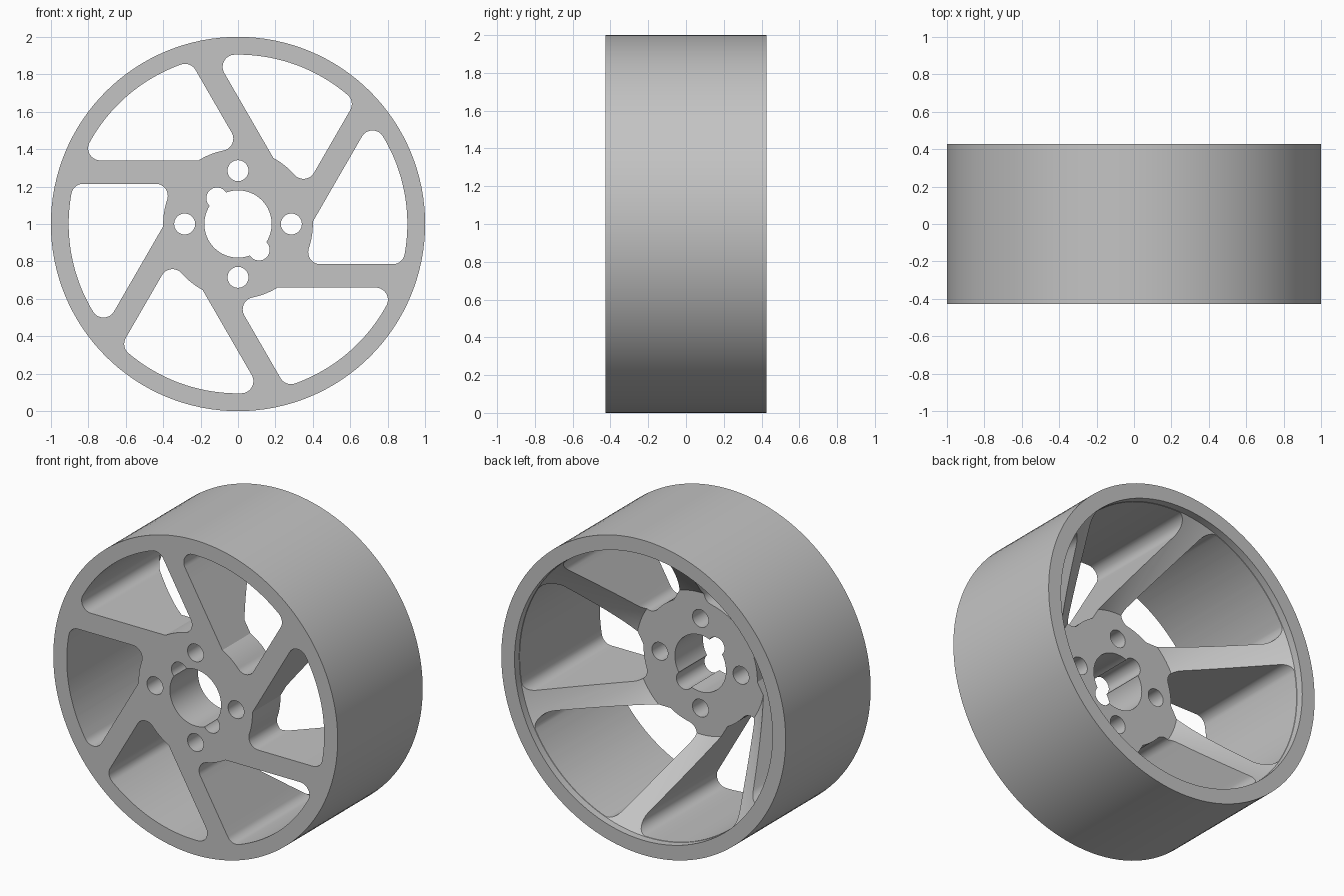
import bpy, bmesh, math
from math import cos, sin, pi, radians

if "Cube" in bpy.data.objects:
    bpy.data.objects.remove(bpy.data.objects["Cube"])

HALF = 0.427       # half the wheel width
RIM_IN = 0.905     # outer radius of the windows
HUB = 0.40         # hub radius seen between spokes
SPOKE_LO, SPOKE_HI = 0.215, 0.34   # spoke edges, offset from the axis
FIL = 0.065        # window corner radius

metal = bpy.data.materials.new("grey metal")
metal.diffuse_color = (0.55, 0.55, 0.55, 1)
metal.use_nodes = True
metal.node_tree.nodes["Principled BSDF"].inputs["Base Color"].default_value = metal.diffuse_color


def make_object(name, bm):
    bmesh.ops.recalc_face_normals(bm, faces=bm.faces[:])
    me = bpy.data.meshes.new(name)
    bm.to_mesh(me)
    bm.free()
    ob = bpy.data.objects.new(name, me)
    bpy.context.collection.objects.link(ob)
    me.materials.append(metal)
    return ob


def lathe(bm, profile, n):
    """Revolve (radius, y) points around the axle and cap both ends."""
    rings = [[bm.verts.new((r * cos(2 * pi * i / n), y, 1 + r * sin(2 * pi * i / n)))
              for i in range(n)] for r, y in profile]
    for a, b in zip(rings, rings[1:]):
        for i in range(n):
            j = (i + 1) % n
            bm.faces.new((a[i], a[j], b[j], b[i]))
    bm.faces.new(rings[0])
    bm.faces.new(rings[-1])


def prism(bm, outline, turn=0.0):
    """Extrude an x/z outline right through the wheel, turned about the axle."""
    c, s = cos(turn), sin(turn)
    front, back = [[bm.verts.new((x * c - z * s, y, 1 + x * s + z * c))
                    for x, z in outline] for y in (-0.6, 0.6)]
    n = len(outline)
    for i in range(n):
        j = (i + 1) % n
        bm.faces.new((front[i], front[j], back[j], back[i]))
    bm.faces.new(front)
    bm.faces.new(back)


def arc(cx, cz, r, a0, a1, n):
    return [(cx + r * cos(a0 + (a1 - a0) * i / n), cz + r * sin(a0 + (a1 - a0) * i / n))
            for i in range(n + 1)]


def circle(cx, cz, r, n=40):
    return arc(cx, cz, r, 0, 2 * pi, n)[:-1]


def window_outline():
    # fillet centres: hub corner, lower rim corner, upper rim corner
    z = FIL - SPOKE_LO
    x1 = math.sqrt((HUB + FIL) ** 2 - z * z)
    x2 = math.sqrt((RIM_IN - FIL) ** 2 - z * z)
    t1, t2 = math.atan2(z, x1), math.atan2(z, x2)
    t3 = -pi / 6 + math.acos((SPOKE_HI + FIL) / (RIM_IN - FIL))
    x3, z3 = (RIM_IN - FIL) * cos(t3), (RIM_IN - FIL) * sin(t3)
    start = -pi / 6 + math.acos(SPOKE_HI / HUB)
    pts = arc(0, 0, HUB, start, t1, 8)
    pts += arc(x1, z, FIL, t1 + pi, 1.5 * pi, 12)[1:]
    pts += arc(x2, z, FIL, -pi / 2, t2, 10)
    pts += arc(0, 0, RIM_IN, t2, t3, 24)[1:]
    pts += arc(x3, z3, FIL, t3, radians(150), 14)[1:]
    return pts


# wheel body: straight rim, flat front, conical recess behind down to the hub plate
bm = bmesh.new()
lathe(bm, [(HUB, -HALF), (1, -HALF), (1, HALF), (RIM_IN + 0.002, HALF),
           (RIM_IN + 0.002, 0.38), (0.45, -0.145)], 128)
wheel = make_object("wheel", bm)

# six windows between the offset spokes, four bolt holes and the axle bore
bm = bmesh.new()
for k in range(6):
    prism(bm, window_outline(), k * pi / 3)
for k in range(4):
    prism(bm, circle(0.285, 0, 0.056), k * pi / 2)
prism(bm, circle(0, 0, 0.18, 64))
openings = make_object("openings_cutter", bm)

# two round notches on opposite sides of the bore
bm = bmesh.new()
for k in range(2):
    prism(bm, circle(0.112, -0.138, 0.057), k * pi)
notches = make_object("notches_cutter", bm)

# cut the openings, then discard the cutters
bpy.context.view_layer.objects.active = wheel
for cutter in (openings, notches):
    cutter.hide_render = True
    mod = wheel.modifiers.new(cutter.name, 'BOOLEAN')
    mod.operation = 'DIFFERENCE'
    mod.solver = 'EXACT'
    mod.object = cutter
    bpy.ops.object.modifier_apply(modifier=mod.name)
    bpy.data.objects.remove(cutter)

# smooth round walls, crisp edges
bpy.ops.object.select_all(action='DESELECT')
wheel.select_set(True)
bpy.ops.object.shade_smooth_by_angle(angle=radians(30))
